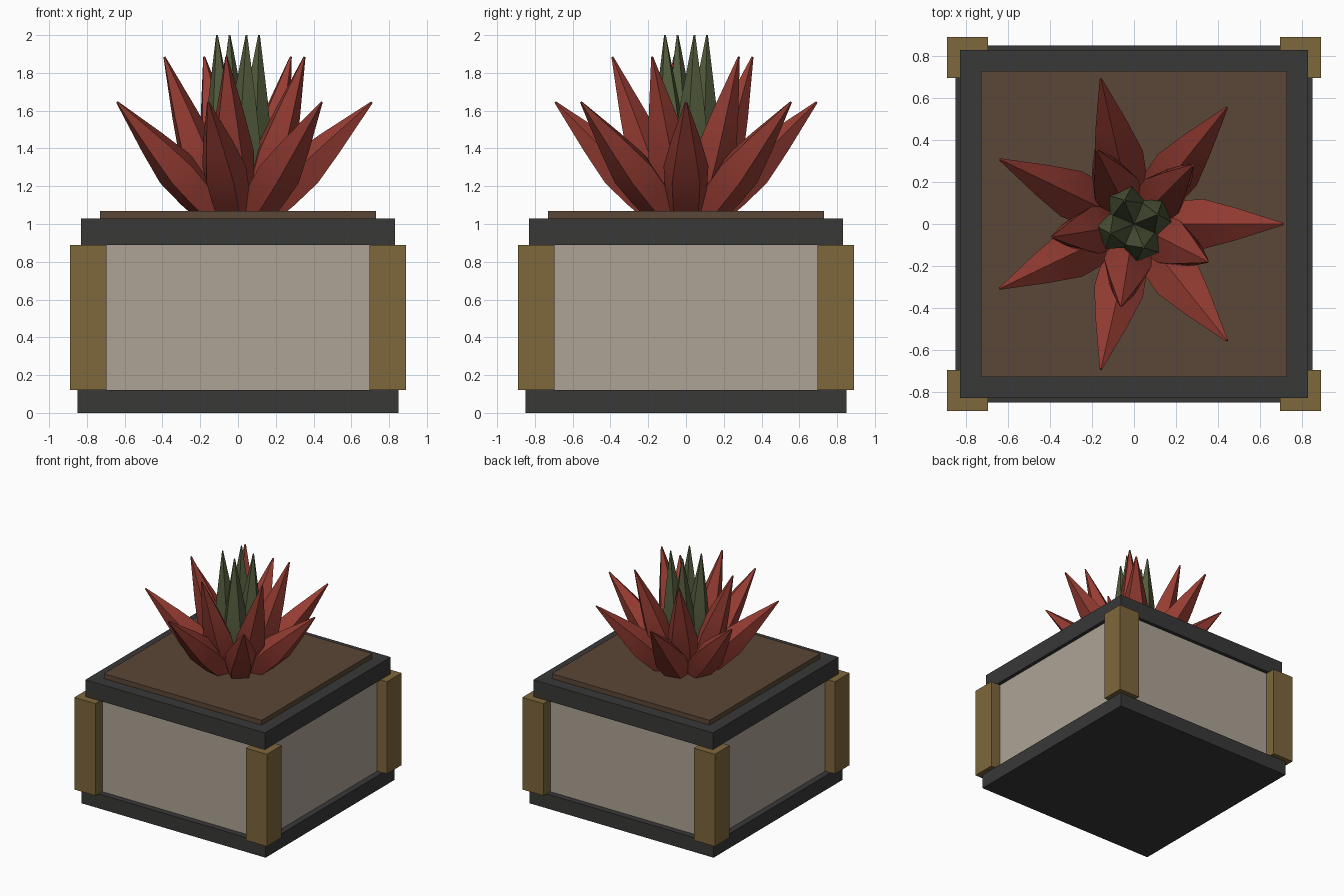
import bpy, bmesh
from math import cos, sin, pi, radians
from mathutils import Vector

if "Cube" in bpy.data.objects:
    bpy.data.objects.remove(bpy.data.objects["Cube"])


def material(name, rgb):
    m = bpy.data.materials.new(name)
    m.diffuse_color = (*rgb, 1)
    m.use_nodes = True
    m.node_tree.nodes["Principled BSDF"].inputs["Base Color"].default_value = m.diffuse_color
    return m


DARK = material("dark_trim", (0.04, 0.04, 0.039))
STONE = material("pale_panel", (0.42, 0.37, 0.30))
WOOD = material("wood", (0.21, 0.135, 0.045))
SOIL = material("soil_brown", (0.105, 0.062, 0.038))
RED = material("leaf_red", (0.30, 0.045, 0.032))
GREEN = material("leaf_green", (0.085, 0.105, 0.045))


def box(name, half, z0, z1, mat, x=0, y=0):
    bpy.ops.mesh.primitive_cube_add(size=1, location=(x, y, (z0 + z1) / 2))
    ob = bpy.context.object
    ob.name = name
    ob.scale = (2 * half, 2 * half, z1 - z0)
    bpy.ops.object.transform_apply(location=False, rotation=False, scale=True)
    ob.data.materials.append(mat)
    return ob


def leaf(name, angle, base, tip, width, depth, mat, sides=5):
    """Faceted spike from base to tip, both (radius, height), ridge facing inward."""
    out = Vector((cos(angle), sin(angle), 0))
    side = Vector((-sin(angle), cos(angle), 0))
    a = out * base[0] + Vector((0, 0, base[1]))
    b = out * tip[0] + Vector((0, 0, tip[1]))
    up = (b - a).normalized().cross(side)
    if up.dot(out) > 0:
        up = -up
    bm = bmesh.new()
    rings = []
    for t, s in ((0, 0.75), (0.2, 0.93), (0.4, 1), (0.64, 0.66), (1, 0.05)):
        c = a.lerp(b, t)
        rings.append([bm.verts.new(c + side * sin(2 * pi * k / sides) * width * s
                                   + up * cos(2 * pi * k / sides) * depth * s)
                      for k in range(sides)])
    for lo, hi in zip(rings, rings[1:]):
        for k in range(sides):
            j = (k + 1) % sides
            bm.faces.new((lo[k], lo[j], hi[j], hi[k]))
    bm.faces.new(rings[0])
    bm.faces.new(rings[-1])
    bmesh.ops.recalc_face_normals(bm, faces=bm.faces)
    me = bpy.data.meshes.new(name)
    bm.to_mesh(me)
    bm.free()
    me.materials.append(mat)
    ob = bpy.data.objects.new(name, me)
    bpy.context.collection.objects.link(ob)
    bpy.ops.object.select_all(action='DESELECT')
    ob.select_set(True)
    bpy.context.view_layer.objects.active = ob
    bpy.ops.object.shade_smooth_by_angle(angle=radians(35))


# Planter box
box("planter_base", 0.85, 0, 0.12, DARK)
box("planter_body", 0.80, 0.12, 0.89, STONE)
box("planter_rim", 0.83, 0.89, 1.03, DARK)
box("soil", 0.73, 1.03, 1.07, SOIL)

# Corner posts
for i, (sx, sy) in enumerate(((-1, -1), (1, -1), (1, 1), (-1, 1))):
    box(f"corner_post_{i + 1}", 0.0975, 0.12, 0.89, WOOD, sx * 0.7925, sy * 0.7925)

# Leaf rings: name, count, start angle, base, tip, width, depth, material
for name, n, start, base, tip, w, d, mat in (
        ("outer_leaf", 7, 0, (0.12, 1.04), (0.71, 1.645), 0.125, 0.115, RED),
        ("inner_leaf", 5, 45, (0.10, 1.04), (0.395, 1.885), 0.12, 0.11, RED),
        ("centre_leaf", 4, 22, (0.075, 1.04), (0.12, 2.0), 0.10, 0.095, GREEN)):
    for i in range(n):
        leaf(f"{name}_{i + 1}", radians(start) + 2 * pi * i / n, base, tip, w, d, mat)
